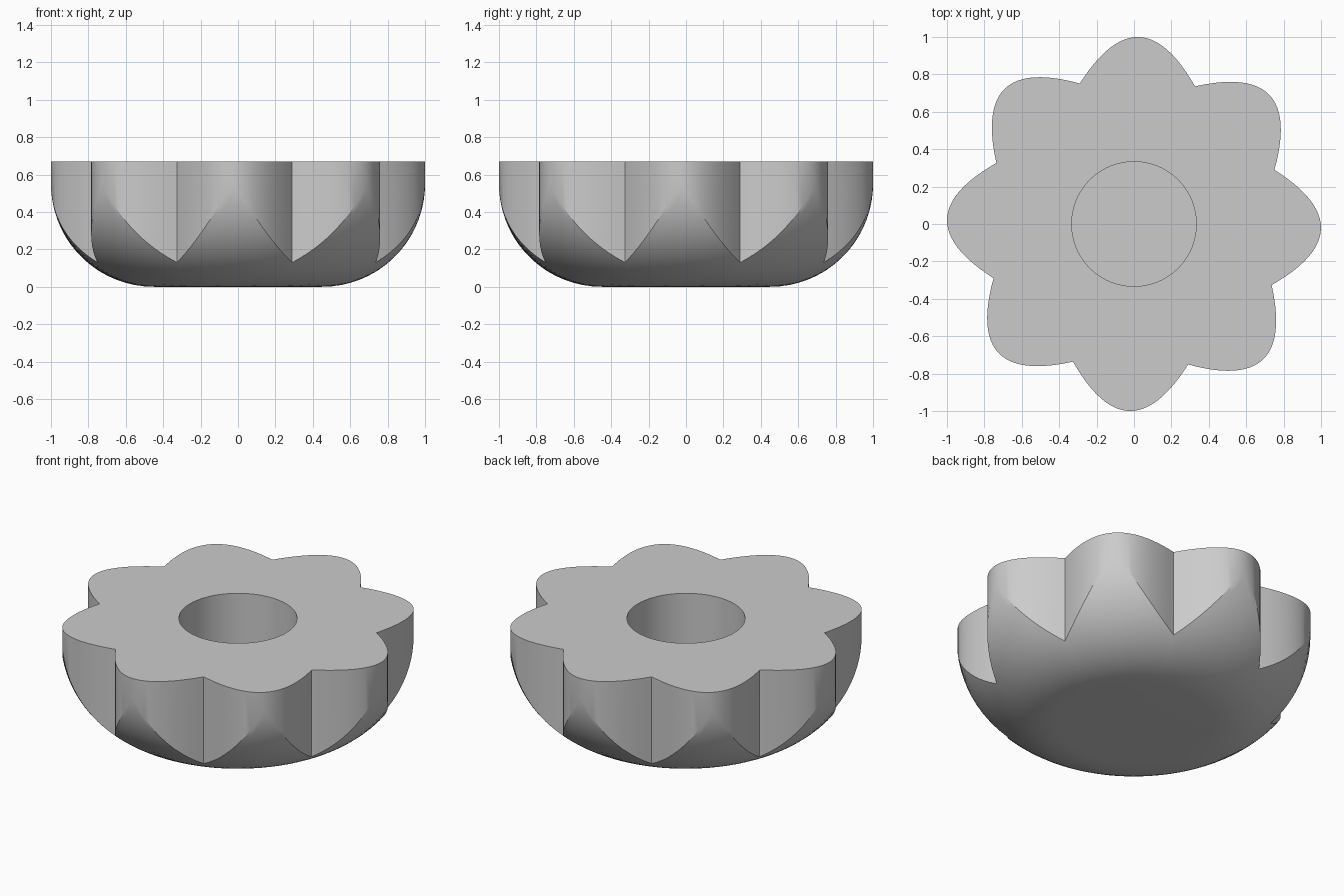
import bpy, bmesh
from math import sin, cos, asin, atan2, hypot, pi, radians

cube = bpy.data.objects.get("Cube")
if cube:
    bpy.data.objects.remove(cube, do_unlink=True)

HEIGHT, FILLET = 0.67, 0.55
FLAT = 1 - FILLET              # radius of the flat underside
HOLE, FLOOR = 0.333, 0.13      # blind hole radius and floor height
PETALS, STEPS, RINGS = 8, 24, 16
VALLEY = 0.805                 # radius of the notches between petals
TWIST = radians(-1.4)


def outline():
    """Angle and radius around the eight parabolic petals."""
    half = VALLEY * sin(pi / PETALS)
    sag = (1 - VALLEY * cos(pi / PETALS)) / half ** 2
    for p in range(PETALS):
        for i in range(STEPS):
            v = half * (2 * i / STEPS - 1)
            u = 1 - sag * v * v
            yield TWIST + p * 2 * pi / PETALS + atan2(v, u), hypot(u, v)


def section(radius):
    """Radius and height from the hole floor, over the rim, to the underside."""
    pts = [(HOLE, FLOOR), (HOLE, HEIGHT), (radius, HEIGHT)]
    top = asin(min(1, (radius - FLAT) / FILLET))
    for i in range(RINGS + 1):
        a = top * (1 - i / RINGS)
        pts.append((FLAT + FILLET * sin(a), FILLET * (1 - cos(a))))
    return pts


# Petal-edged body with rounded underside and blind hole
bm = bmesh.new()
columns = [[bm.verts.new((r * cos(a), r * sin(a), z)) for r, z in section(rad)]
           for a, rad in outline()]
for i, near in enumerate(columns):
    far = columns[(i + 1) % len(columns)]
    for j in range(len(near) - 1):
        bm.faces.new((near[j], near[j + 1], far[j + 1], far[j]))
bm.faces.new([c[0] for c in columns])
bm.faces.new([c[-1] for c in columns])
bmesh.ops.recalc_face_normals(bm, faces=bm.faces)

mesh = bpy.data.meshes.new("petal_knob")
bm.to_mesh(mesh)
bm.free()
knob = bpy.data.objects.new("petal_knob", mesh)
bpy.context.collection.objects.link(knob)

# Plain grey
grey = bpy.data.materials.new("plain_grey")
grey.use_nodes = True
grey.diffuse_color = (0.6, 0.6, 0.6, 1)
grey.node_tree.nodes["Principled BSDF"].inputs["Base Color"].default_value = (0.6, 0.6, 0.6, 1)
mesh.materials.append(grey)

# Smooth curves, crisp rims
bpy.ops.object.select_all(action="DESELECT")
knob.select_set(True)
bpy.context.view_layer.objects.active = knob
bpy.ops.object.shade_smooth_by_angle(angle=radians(25))
